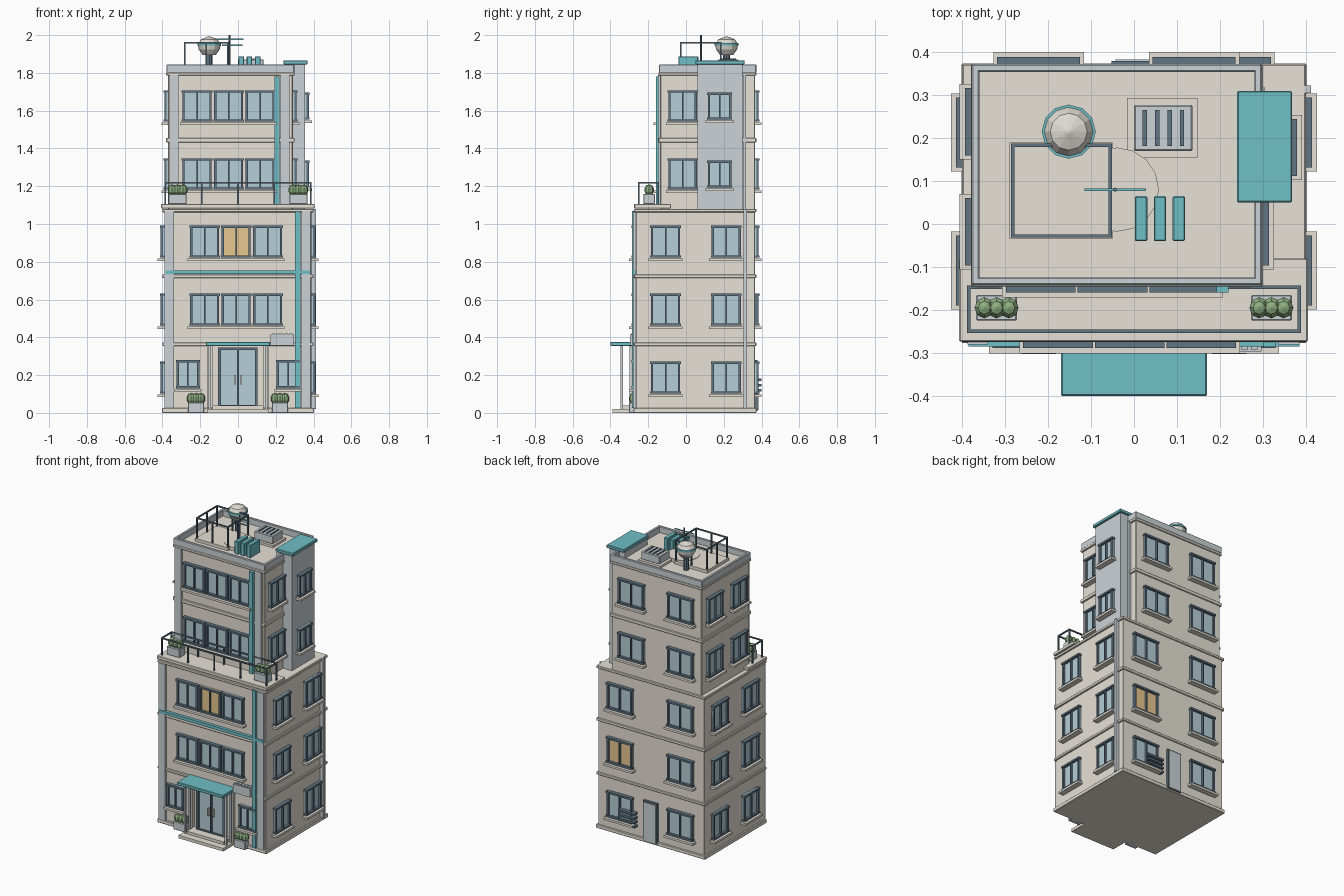
import bpy, bmesh, math
from mathutils import Matrix, Vector

if "Cube" in bpy.data.objects:
    bpy.data.objects.remove(bpy.data.objects["Cube"])

COLORS = {
    "wall": (0.80, 0.76, 0.68), "grey": (0.60, 0.65, 0.68), "teal": (0.16, 0.52, 0.57),
    "dark": (0.12, 0.18, 0.23), "glass": (0.46, 0.62, 0.68), "amber": (0.80, 0.58, 0.28),
    "green": (0.27, 0.43, 0.22), "pale": (0.74, 0.71, 0.65),
}
MATS = {}
for key, rgb in COLORS.items():
    MATS[key] = bpy.data.materials.new(key + "_paint")
    MATS[key].diffuse_color = (*rgb, 1)

parts = {}


def mesh_of(name, mat):
    return parts.setdefault(name, (bmesh.new(), mat))[0]


def box(name, mat, x0, x1, y0, y1, z0, z1):
    c = Vector(((x0 + x1) / 2, (y0 + y1) / 2, (z0 + z1) / 2))
    size = Matrix.Diagonal((abs(x1 - x0), abs(y1 - y0), abs(z1 - z0), 1))
    bmesh.ops.create_cube(mesh_of(name, mat), size=1, matrix=Matrix.Translation(c) @ size)


def cone(name, mat, x, y, z0, z1, r0, r1, sides=12):
    bmesh.ops.create_cone(mesh_of(name, mat), cap_ends=True, segments=sides, radius1=r0, radius2=r1,
                          depth=z1 - z0, matrix=Matrix.Translation((x, y, (z0 + z1) / 2)))


def on_wall(name, mat, side, wall, u0, u1, n0, n1, z0, z1):
    """Box on a wall: u runs along it, n is the distance outward."""
    s = -1 if side in ("front", "left") else 1
    a, b = wall + s * n0, wall + s * n1
    if side in ("front", "back"):
        box(name, mat, u0, u1, a, b, z0, z1)
    else:
        box(name, mat, a, b, u0, u1, z0, z1)


def window(side, wall, u, z0, z1, w, glass="glass", sill=True):
    a, b, t = u - w / 2, u + w / 2, 0.012
    on_wall("window_glass_" + glass, glass, side, wall, a, b, -0.005, 0.008, z0, z1)
    for v in (a, b - t, u - t / 3):
        on_wall("window_frames", "dark", side, wall, v, v + (t if v != u - t / 3 else t * .66), 0, 0.02, z0, z1)
    for z in (z0, z1 - t):
        on_wall("window_frames", "dark", side, wall, a - .004, b + .004, 0, 0.024, z, z + t)
    if sill:
        on_wall("window_sills", "wall", side, wall, a - .013, b + .013, 0, 0.036, z0 - 0.018, z0 - 0.004)


def railing(name, x0, x1, y0, y1, z0, z1, nx, ny, t=0.008):
    h = t / 2
    for i in range(nx + 1):
        for j in range(ny + 1):
            if i in (0, nx) or j in (0, ny):
                x, y = x0 + (x1 - x0) * i / nx, y0 + (y1 - y0) * j / ny
                box(name, "dark", x - h, x + h, y - h, y + h, z0, z1)
    for y in (y0, y1):
        box(name, "dark", x0 - h, x1 + h, y - h, y + h, z1 - t, z1)
    for x in (x0, x1):
        box(name, "dark", x - h, x + h, y0, y1, z1 - t, z1)


def planter(x, y, z, w, d, h):
    box("planter_boxes", "grey", x - w / 2, x + w / 2, y - d / 2, y + d / 2, z, z + h)
    for i in (-1, 0, 1):
        m = Matrix.Translation((x + i * w * .3, y, z + h + .02)) @ Matrix.Diagonal((.024, .026, .03, 1))
        bmesh.ops.create_uvsphere(mesh_of("planter_bushes", "green"), u_segments=8, v_segments=5, radius=1, matrix=m)


# Building masses
F = 0.36
LX, LY0, LY1 = 0.39, -0.265, 0.365
UX0, UX1, UY0, UY1 = -0.37, 0.29, -0.135, 0.365
box("lower_block", "wall", -LX, LX, LY0, LY1, 0, 1.078)
box("upper_block", "wall", UX0, UX1, UY0, UY1, 1.07, 1.805)
box("stair_tower", "grey", 0.24, 0.355, 0.06, 0.298, 1.075, 1.845)
box("stair_tower_cap", "teal", 0.24, 0.368, 0.05, 0.31, 1.845, 1.866)

# Floor ledges and plinth
for z0, z1, e in ((0, .025, .012), (.355, .373, .01), (.713, .733, .01), (1.062, 1.08, .01)):
    box("floor_ledges", "wall", -LX - e, LX + e, LY0 - e, LY1 + e * .7, z0, z1)
for z0, z1 in ((1.432, 1.455), (1.785, 1.803)):
    box("floor_ledges", "wall", UX0 - .01, UX1 + .01, UY0 - .01, UY1 + .007, z0, z1)
box("terrace_slab", "wall", -.407, .405, -.274, -.08, 1.083, 1.105)
box("teal_band", "teal", -.385, .385, -.285, -.26, .735, .755)

# Roof parapet
for y in (-.142, .354):
    box("roof_parapet", "grey", -.378, .298, y, y + .018, 1.8, 1.845)
for x in (-.378, .28):
    box("roof_parapet", "grey", x, x + .018, -.13, .36, 1.8, 1.845)

# Corner pilasters and drain pipes
for x in (-.388, .337):
    box("pilasters", "grey", x, x + .048, -.28, -.26, .025, 1.065)
for x in (-.363, .225):
    box("pilasters", "grey", x, x + .048, -.148, -.13, 1.1, 1.79)
box("teal_pipes", "teal", .302, .33, -.286, -.26, .025, 1.07)
box("teal_pipes", "teal", .192, .22, -.16, -.13, 1.1, 1.78)
box("side_drain", "grey", .385, .412, .305, .322, .02, 1.08)
box("side_drain", "grey", .285, .305, .302, .318, 1.08, 1.8)

# Windows: three lower floors
for k in range(3):
    z0, z1 = k * F + .102, k * F + .272
    for y in (-.108, .213):
        window("left", -LX, y, z0, z1, .155)
        window("right", LX, y, z0, z1, .155)
    for x in (-.222, .222):
        window("back", LY1, x, z0, z1, .185, "amber" if k == 1 and x > 0 else "glass")
    if k:
        for i in (-1, 0, 1):
            window("front", LY0, -.01 + i * .167, z0, z1, .154, "amber" if k == 2 and i == 0 else "glass")
for x in (-.265, .265):
    window("front", LY0, x, .13, .28, .12)

# Windows: two upper floors and the tower
for k in (3, 4):
    z0, z1 = k * F + .102, k * F + .268
    for i in (-1, 0, 1):
        window("front", UY0, -.05 + i * .167, z0, z1, .154)
    for y in (-.018, .238):
        window("left", UX0, y, z0, z1, .15)
    window("right", UX1, -.018, z0, z1, .15)
    for x in (-.222, .14):
        window("back", UY1, x, z0, z1, .185)
    window("right", .355, .178, z0 + .01, z1 - .012, .125)

# Entrance: doors, steps, canopy, posts
on_wall("door_glass", "glass", "front", LY0, -.1, .1, 0, .01, .04, .34)
for x in (-.105, -.004, .09):
    on_wall("door_frame", "dark", "front", LY0, x, x + (.008 if x == -.004 else .014), 0, .024, .03, .345)
for z in (.03, .332):
    on_wall("door_frame", "dark", "front", LY0, -.105, .104, 0, .024, z, z + .013)
for x in (-.02, .014):
    on_wall("door_handles", "wall", "front", LY0, x, x + .007, .01, .03, .15, .2)
for x in (-.165, .135):
    on_wall("door_jambs", "wall", "front", LY0, x, x + .03, 0, .02, .025, .355)
box("entrance_steps", "wall", -.165, .165, -.39, -.26, 0, .02)
box("entrance_steps", "wall", -.135, .135, -.345, -.26, .02, .038)
box("canopy", "teal", -.17, .17, -.4, -.26, .355, .376)
for x in (-.15, .15):
    for y in (-.34, -.292):
        box("canopy_posts", "grey", x - .006, x + .006, y - .006, y + .006, .015, .357)
for x in (-.222, .222):
    planter(x, -.278, 0, .085, .05, .055)

# Wall-mounted cooling unit on the front
box("wall_unit", "grey", .172, .297, -.297, -.26, .358, .415)
for i in range(5):
    box("wall_unit_fins", "grey", .18 + i * .023, .196 + i * .023, -.292, -.265, .41, .421)

# Back door and vent louvres
on_wall("back_door_frame", "dark", "back", LY1, -.052, .052, 0, .014, .01, .28)
on_wall("back_door", "grey", "back", LY1, -.043, .043, 0, .018, .015, .27)
for i in range(4):
    on_wall("vent_louvres", "dark", "back", LY1, .1, .22, 0, .034, .085 + i * .028, .098 + i * .028)

# Terrace railing and planters
railing("terrace_railing", -.385, .385, -.25, -.147, 1.1, 1.222, 4, 1)
for x in (-.32, .32):
    planter(x, -.195, 1.105, .095, .06, .055)

# Roof platform with railing, and mast pad
box("roof_platform", "wall", -.29, -.05, -.035, .19, 1.8, 1.825)
railing("roof_railing", -.282, -.055, -.028, .183, 1.82, 1.963, 2, 2)
cone("mast_pad", "wall", -.04, .08, 1.8, 1.828, .098, .098, 16)
cone("mast", "dark", -.044, .08, 1.82, 2.0, .005, .005, 8)
box("mast_bars", "teal", -.115, .028, .077, .083, 1.975, 1.981)
box("mast_bars", "teal", -.085, .025, .077, .083, 1.943, 1.949)

# Water tank
TX, TY = -.152, .215
cone("tank_stand", "dark", TX, TY, 1.8, 1.9, .018, .018, 8)
cone("tank_body", "pale", TX, TY, 1.895, 1.925, .035, .056)
cone("tank_body", "pale", TX, TY, 1.925, 1.95, .056, .06)
cone("tank_ring", "teal", TX, TY, 1.945, 1.957, .063, .063)
cone("tank_body", "pale", TX, TY, 1.955, 1.978, .058, .043)
cone("tank_body", "pale", TX, TY, 1.978, 1.993, .043, .004)

# Roof cooling unit with slats, and three teal units
box("cooling_pad", "wall", -.016, .148, .155, .293, 1.8, 1.82)
box("cooling_unit", "grey", 0, .136, .17, .277, 1.82, 1.872)
for i in range(4):
    x = .02 + i * .029
    box("cooling_slats", "dark", x, x + .01, .182, .266, 1.868, 1.877)
for i in range(3):
    x = .002 + i * .044
    box("teal_units", "teal", x, x + .029, -.04, .065, 1.8, 1.888)

# Turn the collected parts into objects, softening the larger masonry edges
BEVELED = {"lower_block", "upper_block", "floor_ledges", "terrace_slab", "canopy", "stair_tower_cap",
           "roof_parapet", "planter_boxes", "teal_units", "cooling_unit"}
for name, (bm, mat) in parts.items():
    me = bpy.data.meshes.new(name)
    bm.to_mesh(me)
    bm.free()
    me.materials.append(MATS[mat])
    ob = bpy.data.objects.new(name, me)
    bpy.context.collection.objects.link(ob)
    if name in BEVELED:
        mod = ob.modifiers.new("edge_bevel", "BEVEL")
        mod.width, mod.segments = 0.003, 1

for m in bpy.data.materials:
    if m.users and not m.is_grease_pencil:
        m.use_nodes = True
        m.node_tree.nodes["Principled BSDF"].inputs["Base Color"].default_value = m.diffuse_color
